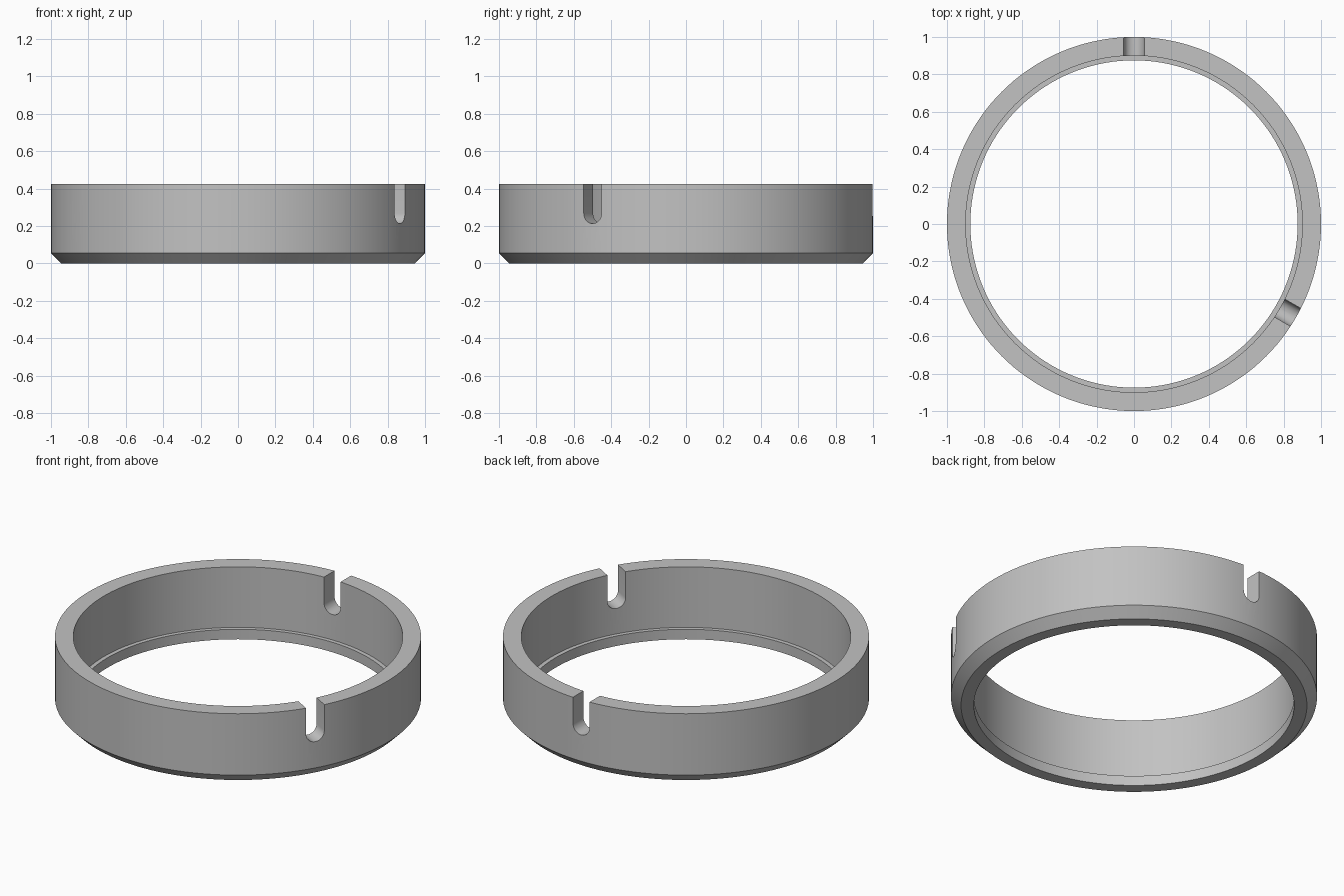
import bpy, bmesh
from math import pi, sin, cos, radians
from mathutils import Matrix, Vector

cube = bpy.data.objects.get("Cube")
if cube:
    bpy.data.objects.remove(cube)

SEGMENTS = 144
HEIGHT = 0.425
SLOT_HALF = 0.055
SLOT_BOTTOM = 0.213

grey = bpy.data.materials.new("Satin grey")
grey.use_nodes = True
colour = (0.54, 0.54, 0.54, 1)
grey.diffuse_color = colour
grey.node_tree.nodes["Principled BSDF"].inputs["Base Color"].default_value = colour


def add_object(name, bm):
    bmesh.ops.recalc_face_normals(bm, faces=bm.faces)
    mesh = bpy.data.meshes.new(name)
    bm.to_mesh(mesh)
    bm.free()
    mesh.materials.append(grey)
    obj = bpy.data.objects.new(name, mesh)
    bpy.context.collection.objects.link(obj)
    return obj


def make_ring(name, profile):
    """Revolve a closed (radius, height) profile around z."""
    bm = bmesh.new()
    loops = []
    for i in range(SEGMENTS):
        a = 2 * pi * i / SEGMENTS
        loops.append([bm.verts.new((r * cos(a), r * sin(a), z)) for r, z in profile])
    for i, here in enumerate(loops):
        after = loops[(i + 1) % SEGMENTS]
        for j in range(len(profile)):
            k = (j + 1) % len(profile)
            bm.faces.new((here[j], after[j], after[k], here[k]))
    return add_object(name, bm)


def make_slot_cutter(name, angle):
    """Round-bottomed slot shape running radially through the wall."""
    centre_z = SLOT_BOTTOM + SLOT_HALF
    outline = [(SLOT_HALF, HEIGHT + 0.1), (-SLOT_HALF, HEIGHT + 0.1)]
    for i in range(17):
        a = pi + pi * i / 16
        outline.append((SLOT_HALF * cos(a), centre_z + SLOT_HALF * sin(a)))
    bm = bmesh.new()
    face = bm.faces.new([bm.verts.new((0.8, y, z)) for y, z in outline])
    extruded = bmesh.ops.extrude_face_region(bm, geom=[face])["geom"]
    moved = [v for v in extruded if isinstance(v, bmesh.types.BMVert)]
    bmesh.ops.translate(bm, vec=Vector((0.3, 0, 0)), verts=moved)
    bm.transform(Matrix.Rotation(radians(angle), 4, "Z"))
    return add_object(name, bm)


# Ring wall with a chamfered outer foot and a small inner lip
ring = make_ring("slotted_ring", [
    (0.945, 0), (1, 0.055), (1, HEIGHT),
    (0.9, HEIGHT), (0.9, 0.06), (0.875, 0.06), (0.875, 0),
])

# Three evenly spaced slots in the top rim
bpy.context.view_layer.objects.active = ring
ring.select_set(True)
for index, angle in enumerate((90, 210, 330)):
    cutter = make_slot_cutter(f"slot_cutter_{index + 1}", angle)
    cutter.hide_render = True
    cut = ring.modifiers.new("Slot", "BOOLEAN")
    cut.operation = "DIFFERENCE"
    cut.solver = "EXACT"
    cut.object = cutter
    bpy.ops.object.modifier_apply(modifier=cut.name)
    bpy.data.objects.remove(cutter)

bpy.ops.object.shade_smooth_by_angle(angle=radians(30))
